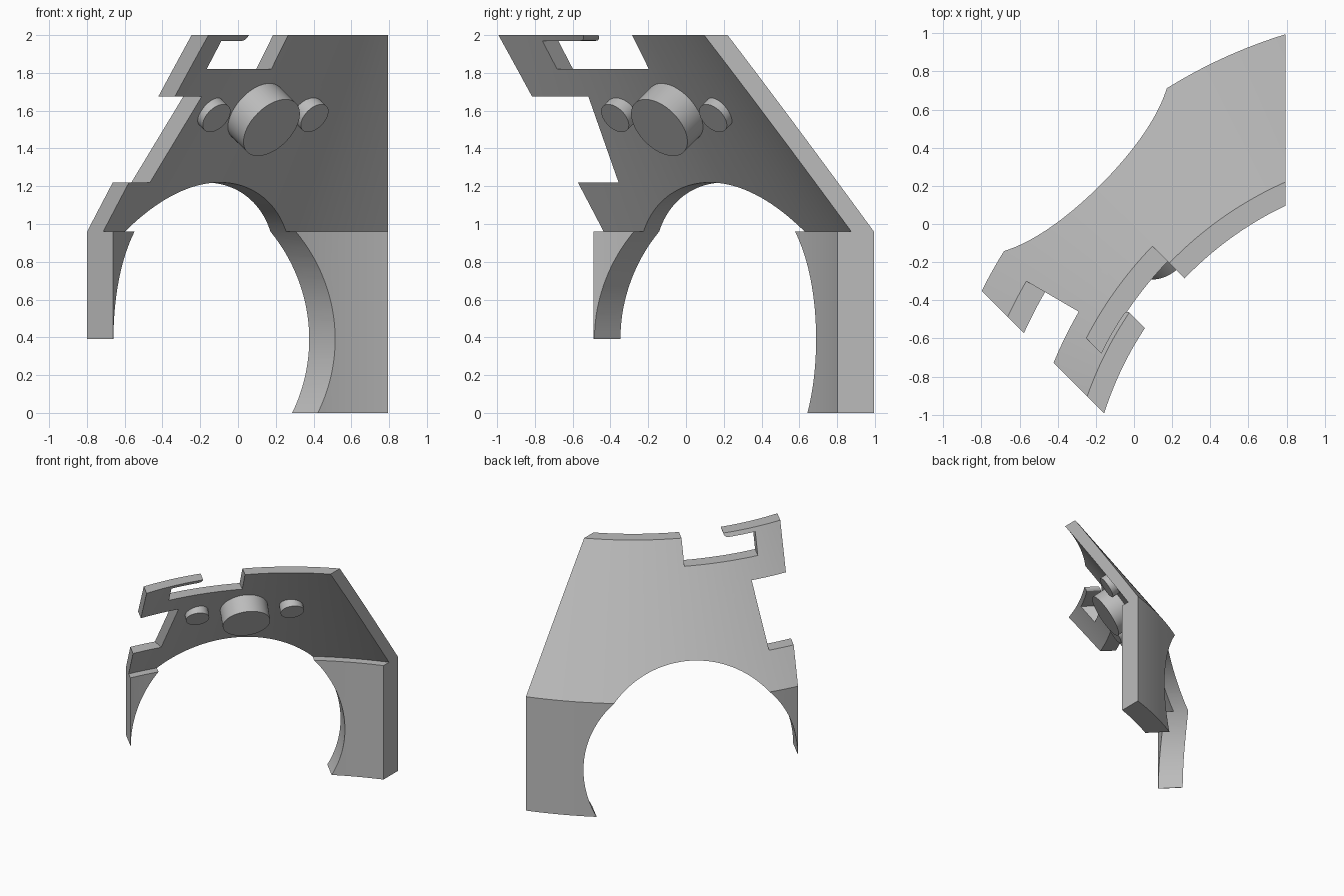
import bpy, bmesh, math
from mathutils import Matrix, Vector

if "Cube" in bpy.data.objects:
    bpy.data.objects.remove(bpy.data.objects["Cube"], do_unlink=True)

# Local frame: X along the plate, Y outward, Z up; turned 45 degrees into place
TURN = Matrix.Rotation(math.radians(45), 4, 'Z')
AXIS = Vector((0.021, -2.206, 0))          # axis the shell is revolved about
LEFT_END = -0.813                          # flat end of the plate
INWARD = Vector((0, -0.82, -0.573)).normalized()

grey = bpy.data.materials.new("warm_grey")
grey.use_nodes = True
grey.diffuse_color = (0.5, 0.5, 0.5, 1)
grey.node_tree.nodes["Principled BSDF"].inputs["Base Color"].default_value = (0.5, 0.5, 0.5, 1)


def finish(name, bm, turn=True):
    bmesh.ops.recalc_face_normals(bm, faces=bm.faces)
    if turn:
        bm.transform(TURN)
    mesh = bpy.data.meshes.new(name)
    bm.to_mesh(mesh)
    bm.free()
    mesh.materials.append(grey)
    ob = bpy.data.objects.new(name, mesh)
    bpy.context.collection.objects.link(ob)
    return ob


def prism(name, points, shift, turn=True):
    """Closed outline pushed along a vector."""
    bm = bmesh.new()
    face = bm.faces.new([bm.verts.new(p) for p in points])
    out = bmesh.ops.extrude_face_region(bm, geom=[face])
    bmesh.ops.translate(bm, vec=shift,
                        verts=[v for v in out["geom"] if isinstance(v, bmesh.types.BMVert)])
    return finish(name, bm, turn)


def front_prism(name, outline):
    """Outline in X and Z, cut right through along Y."""
    return prism(name, [(x, -3, z) for x, z in outline], (0, 6, 0))


def rod(name, start, direction, length, radius, sides=64):
    bm = bmesh.new()
    bmesh.ops.create_cone(bm, cap_ends=True, segments=sides, radius1=radius,
                          radius2=radius, depth=length)
    spin = Vector(direction).to_track_quat('Z', 'Y').to_matrix().to_4x4()
    bm.transform(Matrix.Translation(Vector(start) + Vector(direction) * length / 2) @ spin)
    return finish(name, bm)


def cut(target, cutter):
    mod = target.modifiers.new("cut", 'BOOLEAN')
    mod.operation = 'DIFFERENCE'
    mod.solver = 'EXACT'
    mod.object = cutter
    bpy.context.view_layer.objects.active = target
    bpy.ops.object.modifier_apply(modifier=mod.name)


def discard(ob):
    bpy.data.objects.remove(ob, do_unlink=True)


def shell(name, profile, start, end, steps):
    """Sweep a radius/height profile through an arc about AXIS."""
    bm = bmesh.new()
    rings = []
    for i in range(steps + 1):
        a = math.radians(start + (end - start) * i / steps)
        rings.append([bm.verts.new(AXIS + Vector((r * math.sin(a), r * math.cos(a), z)))
                      for r, z in profile])
    n = len(profile)
    for a, b in zip(rings, rings[1:]):
        for k in range(n):
            bm.faces.new((a[k], a[(k + 1) % n], b[(k + 1) % n], b[k]))
    bm.faces.new(rings[0])
    bm.faces.new(rings[-1])
    return finish(name, bm)


# Curved plate: upright skirt below, thinner cone above
plate = shell("curved_plate",
              [(2.657, 0), (2.657, 0.96), (1.93, 2), (1.817, 2),
               (2.543, 0.96), (2.473, 0.96), (2.473, 0)], -33, 36, 96)

# Side notch bounded by a radial plane
notch = []
for radius, angle in ((0.5, -14.8), (4, -14.8), (4, -50), (0.5, -50)):
    a = math.radians(angle)
    notch.append(AXIS + Vector((radius * math.sin(a), radius * math.cos(a), 1.22)))

cutters = [
    # Round arch
    rod("arch_cutter", (AXIS.x, -3, 0.39), (0, 1, 0), 6, 0.83, 160),
    # Flat end and the short leg below it
    front_prism("end_cutter", [(-3, -1), (LEFT_END, -1), (LEFT_END, 3), (-3, 3)]),
    front_prism("leg_cutter", [(-3, -1), (-0.2, -1), (-0.2, 0.39), (-3, 0.39)]),
    # Flat side on the other end
    prism("side_cutter", [(0.795, -4, -1), (3, -4, -1), (3, 4, -1), (0.795, 4, -1)],
          (0, 0, 4), turn=False),
    prism("notch_cutter", notch, (0, 0, 0.455)),
    # Hooked slot with a rounded finger tip
    front_prism("slot_cutter", [(-0.6, 1.82), (-0.014, 1.82), (-0.014, 2.2), (-0.345, 2.2),
                                (-0.345, 1.995), (-0.352, 1.982), (-0.364, 1.973),
                                (-0.38, 1.97), (-0.6, 1.97)]),
]
for cutter in cutters:
    cut(plate, cutter)
    discard(cutter)

# Large solid boss on the inner face
face_centre = Vector((AXIS.x + 0.005, -0.226, 1.51))
parts = [plate, rod("centre_boss", face_centre - INWARD * 0.19, INWARD, 0.19, 0.183, 96)]

# Two small bosses with counterbored screw holes
for side, name in ((1, "left_boss"), (-1, "right_boss")):
    face_centre = Vector((AXIS.x + side * 0.367, -0.186, 1.56))
    boss = rod(name, face_centre - INWARD * 0.1, INWARD, 0.1, 0.09)
    hole = rod("hole_cutter", face_centre + INWARD * 0.1, -INWARD, 0.5, 0.045)
    bore = rod("bore_cutter", face_centre - INWARD * 0.095, -INWARD, 0.3, 0.085)
    for cutter in (hole, bore):
        cut(plate, cutter)
        cut(boss, cutter)
        discard(cutter)
    parts.append(boss)

# Smooth curves, crisp edges
bpy.ops.object.select_all(action='DESELECT')
for ob in parts:
    ob.select_set(True)
bpy.context.view_layer.objects.active = plate
bpy.ops.object.shade_smooth_by_angle(angle=math.radians(25))
